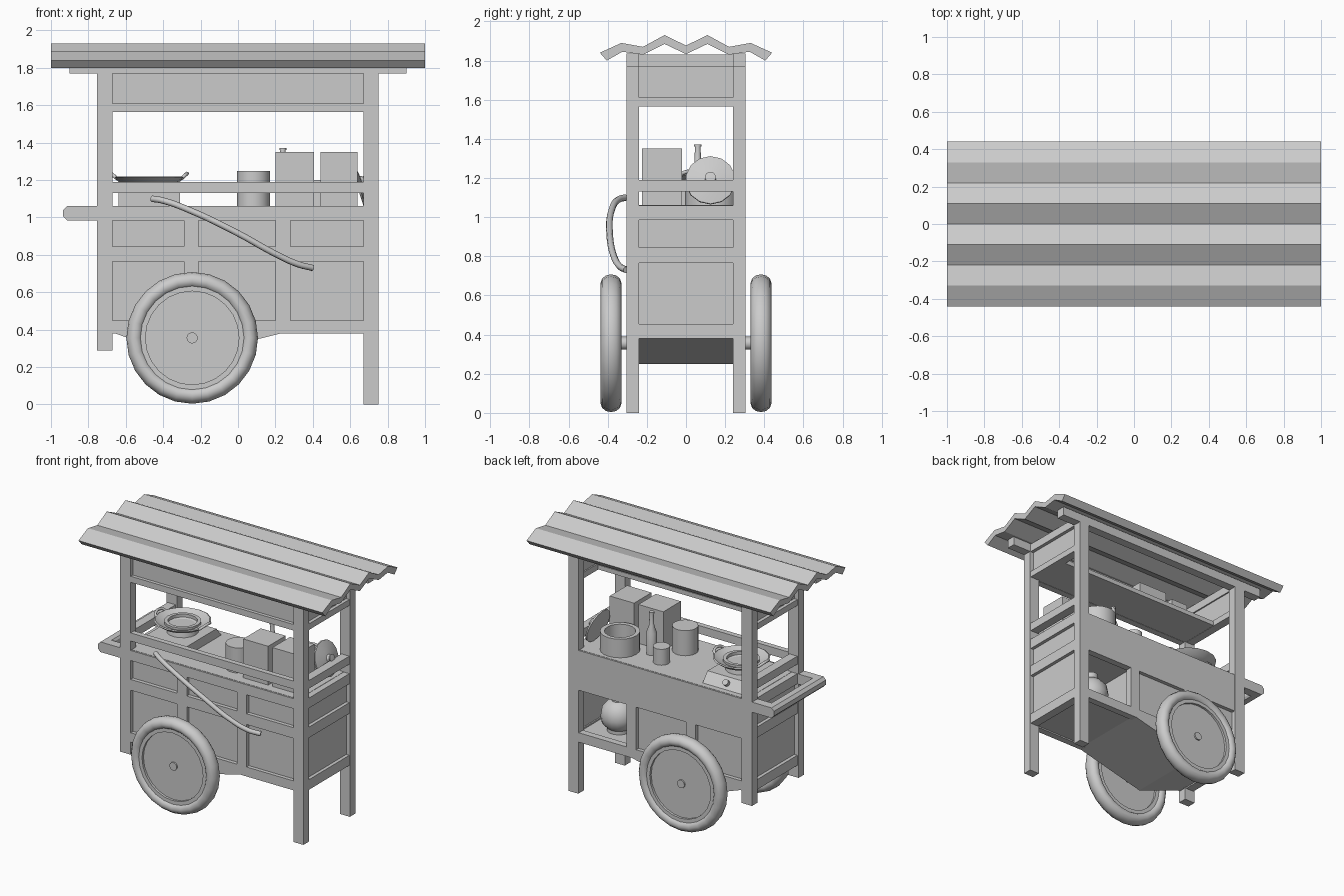
import bpy, bmesh, math
from mathutils import Vector, Matrix

if "Cube" in bpy.data.objects:
    bpy.data.objects.remove(bpy.data.objects["Cube"])


def finish(bm, name, smooth=None):
    bmesh.ops.recalc_face_normals(bm, faces=bm.faces)
    me = bpy.data.meshes.new(name)
    bm.to_mesh(me)
    bm.free()
    ob = bpy.data.objects.new(name, me)
    bpy.context.collection.objects.link(ob)
    if smooth:
        bpy.ops.object.select_all(action='DESELECT')
        ob.select_set(True)
        bpy.context.view_layer.objects.active = ob
        bpy.ops.object.shade_smooth_by_angle(angle=math.radians(smooth))
    return ob


def boxes(name, spans):
    """Boxes given as (x0, x1, y0, y1, z0, z1)."""
    bm = bmesh.new()
    for x0, x1, y0, y1, z0, z1 in spans:
        m = Matrix.Translation(((x0 + x1) / 2, (y0 + y1) / 2, (z0 + z1) / 2))
        m = m @ Matrix.Diagonal((x1 - x0, y1 - y0, z1 - z0, 1))
        bmesh.ops.create_cube(bm, size=1, matrix=m)
    return finish(bm, name)


def prism(name, pts, axis, lo, hi):
    """Extrude a profile of (x, z) along y, or of (y, z) along x."""
    bm = bmesh.new()
    place = (lambda a, b, t: (a, t, b)) if axis == 'y' else (lambda a, b, t: (t, a, b))
    f = bm.faces.new([bm.verts.new(place(a, b, lo)) for a, b in pts])
    r = bmesh.ops.extrude_face_region(bm, geom=[f])
    vs = [v for v in r['geom'] if isinstance(v, bmesh.types.BMVert)]
    bmesh.ops.translate(bm, verts=vs, vec=Vector(place(0, 0, hi - lo)))
    return finish(bm, name)


def lathe(name, prof, loc, n=20, rot=None, closed=False, smooth=35):
    """Revolve (radius, height) points around z, then rotate and place."""
    bm = bmesh.new()
    rings = []
    for r, z in prof:
        k = 1 if r == 0 else n
        rings.append([bm.verts.new((r * math.cos(2 * math.pi * i / n),
                                    r * math.sin(2 * math.pi * i / n), z)) for i in range(k)])
    pairs = list(zip(rings, rings[1:] + rings[:1]))
    for a, b in pairs if closed else pairs[:-1]:
        for i in range(n):
            j = (i + 1) % n
            q = [a[i % len(a)], a[j % len(a)], b[j % len(b)], b[i % len(b)]]
            bm.faces.new(list(dict.fromkeys(q)))
    bm.transform(Matrix.Translation(loc) @ (rot or Matrix()))
    return finish(bm, name, smooth)


def tube(name, pts, radius):
    cu = bpy.data.curves.new(name, 'CURVE')
    cu.dimensions = '3D'
    cu.bevel_depth, cu.bevel_resolution, cu.resolution_u = radius, 2, 6
    cu.use_fill_caps = True
    sp = cu.splines.new('BEZIER')
    sp.bezier_points.add(len(pts) - 1)
    for p, co in zip(sp.bezier_points, pts):
        p.co = co
        p.handle_left_type = p.handle_right_type = 'AUTO'
    ob = bpy.data.objects.new(name, cu)
    bpy.context.collection.objects.link(ob)


# Corrugated roof
half = [(-.44, 1.84), (-.33, 1.89), (-.22, 1.87), (-.11, 1.93)]
under = [(-.405, 1.80), (-.325, 1.845), (-.22, 1.83), (-.11, 1.885)]
flip = lambda p: [(-y, z) for y, z in reversed(p)]
top = half + [(0, 1.877)] + flip(half)
bottom = under + [(0, 1.833)] + flip(under)
prism('roof', top + bottom[::-1], 'x', -1, 1)

# Posts, roof beams and end cross pieces
posts, ends, panels = [], [], []
for s in (-1, 1):
    y0, y1 = sorted((s * .24, s * .305))
    posts += [(-.755, -.67, y0, y1, .29, 1.8), (.67, .75, y0, y1, 0, 1.8)]
    posts.append((-.9, .9, y0, y1, 1.77, 1.835))
    x0, x1 = sorted((s * .68, s * .745))
    for z0, z1 in [(.38, .455), (.765, .845), (.985, 1.06), (1.13, 1.19), (1.565, 1.61), (1.77, 1.83)]:
        ends.append((x0, x1, -.25, .25, z0, z1))
    a, b = sorted((s * .69, s * .72))
    panels += [(a, b, -.25, .25, .4, 1.05), (a, b, -.25, .25, 1.6, 1.78)]
boxes('posts_and_roof_beams', posts)
boxes('end_rails', ends)
boxes('end_panels', panels)

# Front frame, rails and upper sign board
front = [(-.68, .68, -.3, -.25, a, b) for a, b in
         [(.38, .45), (.765, .845), (.985, 1.06), (1.565, 1.61)]]
front.append((-.68, .68, -.3, -.26, 1.13, 1.19))
front += [(a, b, -.3, -.25, .4, 1.03) for a, b in [(-.29, -.21), (.2, .28)]]
boxes('front_frame', front)
boxes('front_upper_panel', [(-.68, .68, -.275, -.255, 1.6, 1.78)])

# Body core, with an open compartment at the back right
boxes('body_core', [(-.71, .25, -.272, .272, .39, 1.055), (.24, .7, -.272, -.24, .39, 1.055),
                    (.24, .7, -.25, .272, .39, .445), (.24, .7, -.25, .272, .78, 1.055)])
boxes('back_frame', [(-.68, .68, .25, .3, .765, 1.06), (-.68, .68, .25, .3, .38, .45),
                     (-.29, -.21, .25, .3, .4, .8), (.2, .28, .25, .3, .4, .8)])
boxes('counter_top', [(-.7, .7, -.29, .29, 1.04, 1.062)])
prism('underbody', [(-.67, .385), (-.3, .25), (.25, .385)], 'y', -.3, .3)

# Upper shelf and boxes stored on it
boxes('upper_shelf', [(-.7, .7, -.27, .06, 1.567, 1.6)])
boxes('stored_boxes', [(-.27, -.03, -.12, .03, 1.6, 1.69), (-.47, -.33, -.12, .02, 1.6, 1.67)])

# Push handle
boxes('handle_arms', [(-.9, -.74, y, y + .065, .985, 1.06) for y in (-.305, .24)])
prism('handle_bar', [(-.935, 1.005), (-.915, .985), (-.87, .985), (-.86, 1.0), (-.86, 1.045),
                     (-.87, 1.06), (-.915, 1.06), (-.935, 1.04)], 'y', -.305, .305)

# Wheels and axle
RX = Matrix.Rotation(math.pi / 2, 4, 'X')
tyre = [(.308 + .044 * math.cos(t), .053 * math.sin(t))
        for t in [2 * math.pi * i / 12 for i in range(12)]]
for s, side in ((-1, 'front'), (1, 'back')):
    c = (-.245, s * .383, .356)
    lathe(side + '_tyre', tyre, c, 24, RX, True, 40)
    lathe(side + '_wheel_rim', [(.25, -.035), (.28, -.035), (.28, .035), (.25, .035)], c, 24, RX, True)
    lathe(side + '_wheel_disc', [(0, -.018), (.26, -.018), (.26, .018), (0, .018)], c, 24, RX)
    lathe(side + '_hub', [(0, -.028), (.03, -.028), (.03, .028), (0, .028)], c, 12, RX)
lathe('axle', [(0, -.38), (.033, -.38), (.033, .38), (0, .38)], (-.245, 0, .356), 12, RX)

# Curved bar across the front
tube('front_grab_bar', [(-.46, -.31, 1.1), (-.4, -.345, 1.09), (-.25, -.38, 1.035), (0, -.39, .915),
                        (.2, -.37, .805), (.32, -.34, .75), (.4, -.305, .73)], .017)

# Stove with sloped control face, knob and wok
bm = bmesh.new()
bmesh.ops.create_cube(bm, size=1, matrix=Matrix.Translation((-.475, .04, 1.095))
                      @ Matrix.Diagonal((.33, .42, .07, 1)))
for v in bm.verts:
    if v.co.z > 1.1 and v.co.y > 0:
        v.co.y -= .06
finish(bm, 'stove')
lathe('stove_knob', [(0, -.02), (.022, -.02), (.022, .02), (0, .02)], (-.49, .225, 1.1), 12,
      Matrix.Rotation(-.85, 4, 'X'))
lathe('burner', [(0, .06), (.1, .06), (.11, 0), (0, 0)], (-.475, .03, 1.12), 16)
lathe('wok', [(0, .055), (.08, .06), (.1, .072), (.15, .085), (.185, .105), (.195, .1),
              (.155, .07), (.1, .05), (0, .04)], (-.475, .03, 1.115), 16)
lathe('wok_inner_ring', [(.1, .06), (.125, .06), (.125, .095), (.1, .095)], (-.475, .03, 1.115), 16, None, True)
for s, side in ((-1, 'left'), (1, 'right')):
    tube(side + '_wok_handle', [(-.475 + s * .175, -.03, 1.21), (-.475 + s * .195, -.01, 1.228),
                                (-.475 + s * .195, .07, 1.228), (-.475 + s * .175, .09, 1.21)], .01)

# Tins, jars, bottle and cooking pot on the counter
boxes('square_tins', [(.2, .405, -.225, -.02, 1.06, 1.35), (.44, .64, -.225, -.02, 1.06, 1.35)])
lathe('large_jar', [(0, 0), (.088, 0), (.088, .188), (0, .188)], (.083, -.11, 1.06))
lathe('small_jar', [(0, 0), (.058, 0), (.058, .12), (0, .12)], (.11, .13, 1.06))
lathe('bottle', [(0, 0), (.036, 0), (.036, .16), (.018, .21), (.014, .3), (.018, .3), (.018, .312), (0, .312)],
      (.24, .06, 1.06), 12)
lathe('cooking_pot', [(0, 0), (.135, 0), (.135, .14), (.105, .14), (.105, .03), (0, .03)], (.45, .13, 1.06), 20)
LEAN = Matrix.Rotation(math.radians(72), 4, 'Y')
lathe('leaning_lid', [(0, -.005), (.128, -.005), (.128, .006), (.06, .022), (.028, .026), (.02, .04),
                      (.028, .055), (0, .058)], (.635, .125, 1.188), 14, LEAN)

# Gas bottle in the open compartment
lathe('gas_bottle', [(0, 0), (.08, 0), (.08, .025), (.115, .06), (.125, .11), (.115, .17), (.075, .215),
                     (.05, .225), (.05, .27), (.03, .27), (.03, .23), (0, .23)], (.48, .1, .445), 18)
